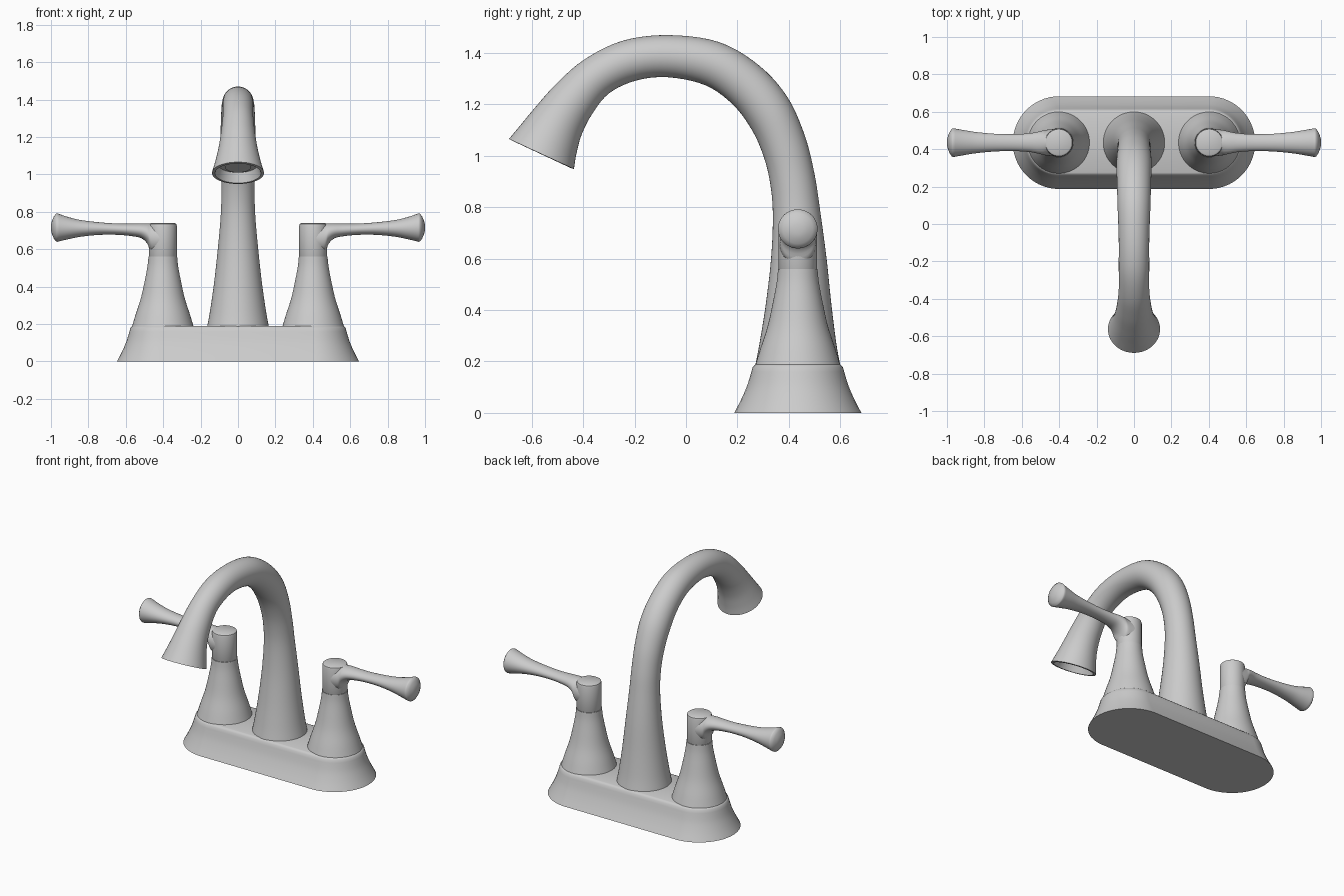
import bpy, bmesh
from math import sin, cos, pi, radians, hypot

Y0 = 0.435      # depth of the row of posts
POST_X = 0.402  # sideways offset of the handle posts
N = 48


def skin(name, rings, mirror=False, angle=35):
    """Bridge equal-length rings of points, cap both ends."""
    bm = bmesh.new()
    rows = [[bm.verts.new(p) for p in r] for r in rings]
    n = len(rows[0])
    for a, b in zip(rows, rows[1:]):
        for i in range(n):
            j = (i + 1) % n
            bm.faces.new((a[i], a[j], b[j], b[i]))
    bm.faces.new(rows[0])
    bm.faces.new(rows[-1])
    bmesh.ops.recalc_face_normals(bm, faces=bm.faces)
    me = bpy.data.meshes.new(name)
    bm.to_mesh(me)
    bm.free()
    ob = bpy.data.objects.new(name, me)
    bpy.context.collection.objects.link(ob)
    if mirror:
        ob.modifiers.new("Mirror", 'MIRROR').use_mirror_merge = False
    bpy.ops.object.select_all(action='DESELECT')
    ob.select_set(True)
    bpy.context.view_layer.objects.active = ob
    bpy.ops.object.shade_smooth_by_angle(angle=radians(angle))
    return ob


def smooth(rows, steps):
    """Catmull-Rom interpolation through rows of numbers."""
    p = [rows[0]] + rows + [rows[-1]]
    out = []
    for k in range(1, len(p) - 2):
        for s in range(steps):
            t = s / steps
            out.append(tuple(
                0.5 * (2 * b + (c - a) * t + (2 * a - 5 * b + 4 * c - d) * t * t
                       + (3 * b - a - 3 * c + d) * t ** 3)
                for a, b, c, d in zip(*p[k - 1:k + 3])))
    return out + [rows[-1]]


def oval(r, z, cx, straight):
    """Ring of radius r, stretched along x by a straight half-length."""
    pts = []
    for i in range(N):
        a = 2 * pi * (i + 0.5) / N
        side = straight if cos(a) > 0 else -straight
        pts.append((cx + side + r * cos(a), Y0 + r * sin(a), z))
    return pts


def section(u0, v0, u1, v1, hw, place):
    """Elliptical ring spanning two points of a plane, hw wide across it."""
    pts = []
    for i in range(N):
        a = 2 * pi * i / N
        k = 0.5 + 0.5 * cos(a)
        pts.append(place(u1 + (u0 - u1) * k, v1 + (v0 - v1) * k, hw * sin(a)))
    return pts


# Flared deck plate
plate = smooth([(0.248, 0), (0.222, 0.05), (0.198, 0.105), (0.181, 0.16)], 4)
plate += [(0.176, 0.178), (0.168, 0.187), (0.16, 0.19)]
skin("deck_plate", [oval(r, z, 0, 0.4) for r, z in plate])

# Bell-shaped handle posts
post = smooth([(0.165, 0.187), (0.146, 0.25), (0.117, 0.34), (0.095, 0.44),
               (0.082, 0.51), (0.077, 0.56)], 4)
skin("handle_post", [oval(r, z, POST_X, 0) for r, z in post], True)

# Handle hubs turning on the posts
hub = [(0.072, 0.555), (0.075, 0.562), (0.075, 0.725), (0.072, 0.735), (0.064, 0.74)]
skin("handle_hub", [oval(r, z, POST_X, 0) for r, z in hub], True)

# Lever arms: x, top z, bottom z, half width
arm = smooth([(0.42, 0.738, 0.575, 0.073), (0.465, 0.738, 0.585, 0.069),
              (0.485, 0.738, 0.63, 0.065), (0.515, 0.738, 0.658, 0.058),
              (0.56, 0.737, 0.669, 0.05), (0.64, 0.737, 0.677, 0.045),
              (0.74, 0.744, 0.677, 0.047), (0.84, 0.756, 0.667, 0.056),
              (0.91, 0.773, 0.653, 0.067), (0.966, 0.792, 0.64, 0.077)], 4)
arm += [(0.973, 0.791, 0.641, 0.075), (0.985, 0.774, 0.658, 0.058),
        (0.994, 0.754, 0.678, 0.038), (0.999, 0.735, 0.697, 0.019)]
skin("handle_lever",
     [section(x, t, x, b, w, lambda u, v, s: (u, Y0 + s, v)) for x, t, b, w in arm], True, 50)

# Gooseneck spout: outer (y, z) and inner (y, z) edge of each section
neck = smooth([
    (0.600, 0.187, 0.270, 0.187), (0.585, 0.27, 0.286, 0.27),
    (0.566, 0.42, 0.310, 0.42), (0.547, 0.60, 0.331, 0.60),
    (0.523, 0.78, 0.338, 0.77), (0.500, 0.93, 0.328, 0.89),
    (0.462, 1.08, 0.303, 0.995), (0.394, 1.23, 0.257, 1.10),
    (0.283, 1.353, 0.182, 1.20), (0.128, 1.443, 0.075, 1.275),
    (-0.07, 1.47, -0.07, 1.306), (-0.25, 1.447, -0.195, 1.293),
    (-0.40, 1.372, -0.30, 1.243), (-0.51, 1.275, -0.367, 1.16),
    (-0.59, 1.185, -0.407, 1.08), (-0.648, 1.115, -0.427, 1.005),
    (-0.689, 1.066, -0.436, 0.949)], 5)
# Rim and recessed outlet
neck += [(-0.674, 1.058, -0.451, 0.954), (-0.638, 1.098, -0.446, 1.010),
         (-0.605, 1.083, -0.479, 1.025), (-0.612, 1.068, -0.486, 1.010),
         (-0.60, 1.063, -0.498, 1.015)]
skin("spout",
     [section(*q, hypot(q[0] - q[2], q[1] - q[3]) / 2, lambda u, v, s: (s, u, v))
      for q in neck])
